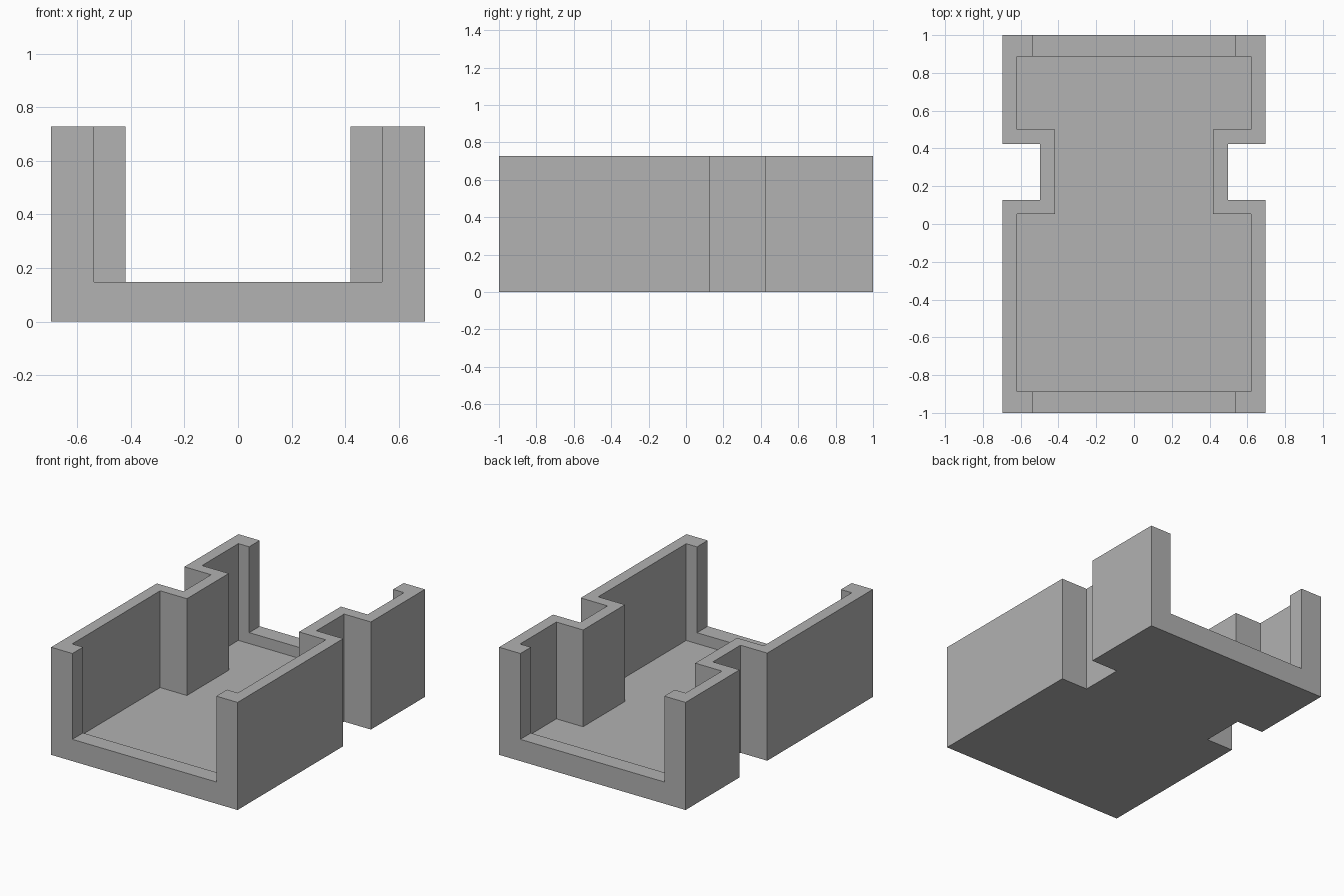
import bpy
import bmesh

cube = bpy.data.objects.get("Cube")
if cube:
    bpy.data.objects.remove(cube, do_unlink=True)

HEIGHT, FLOOR, SILL = 0.727, 0.073, 0.147

grey = bpy.data.materials.new("plain grey")
grey.use_nodes = True
colour = (0.445, 0.445, 0.445, 1)
grey.diffuse_color = colour
grey.node_tree.nodes["Principled BSDF"].inputs["Base Color"].default_value = colour


def prism(name, half, z0, z1):
    """Extrude a right-half outline, mirrored across x = 0, from z0 to z1."""
    outline = half + [(-x, y) for x, y in reversed(half)]
    bm = bmesh.new()
    face = bm.faces.new([bm.verts.new((x, y, z0)) for x, y in outline])
    top = bmesh.ops.extrude_face_region(bm, geom=[face])["geom"]
    verts = [v for v in top if isinstance(v, bmesh.types.BMVert)]
    bmesh.ops.translate(bm, verts=verts, vec=(0, 0, z1 - z0))
    bmesh.ops.recalc_face_normals(bm, faces=bm.faces)
    mesh = bpy.data.meshes.new(name)
    bm.to_mesh(mesh)
    bm.free()
    mesh.materials.append(grey)
    obj = bpy.data.objects.new(name, mesh)
    bpy.context.collection.objects.link(obj)
    return obj


def notched(side, waist, front, notch0, notch1, back):
    """Half outline of a rectangle with a notch in its side."""
    return [(side, front), (side, notch0), (waist, notch0),
            (waist, notch1), (side, notch1), (side, back)]


# Outer block with a notch on each side
tray = prism("notched_tray", notched(0.697, 0.497, -1, 0.128, 0.423, 1), 0, HEIGHT)

# Pocket, plus the open front and back ends that leave low sills
cutters = [
    prism("pocket_cutter", notched(0.619, 0.419, -0.886, 0.053, 0.5, 0.888), FLOOR, 1),
    prism("front_opening_cutter", [(0.538, -1.1), (0.538, -0.8)], SILL, 1.1),
    prism("back_opening_cutter", [(0.538, 0.8), (0.538, 1.1)], SILL, 1.1),
]
for cutter in cutters:
    cutter.hide_render = True
    cutter.hide_set(True)
    cut = tray.modifiers.new(cutter.name, 'BOOLEAN')
    cut.operation = 'DIFFERENCE'
    cut.solver = 'EXACT'
    cut.object = cutter

# Bake the cuts and drop the helpers
bpy.context.view_layer.update()
graph = bpy.context.evaluated_depsgraph_get()
baked = bpy.data.meshes.new_from_object(tray.evaluated_get(graph))
tray.modifiers.clear()
tray.data = baked
for cutter in cutters:
    bpy.data.objects.remove(cutter, do_unlink=True)
